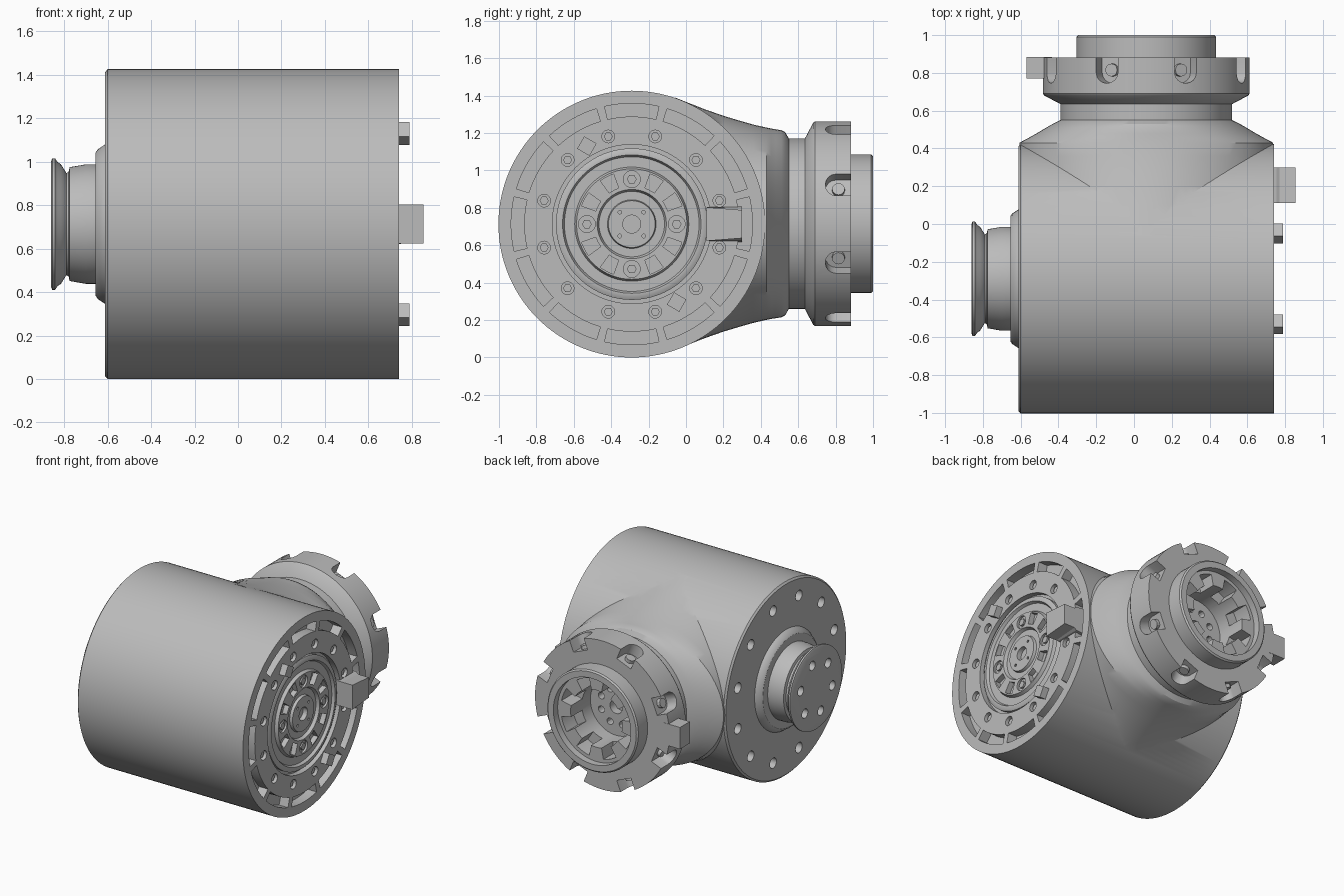
import bpy, bmesh, math
from mathutils import Matrix, Vector

if "Cube" in bpy.data.objects:
    bpy.data.objects.remove(bpy.data.objects["Cube"])

grey = bpy.data.materials.new("machined grey")
grey.use_nodes = True
GREY = (0.5, 0.5, 0.5, 1)
grey.diffuse_color = GREY
grey.node_tree.nodes["Principled BSDF"].inputs["Base Color"].default_value = GREY


def frame(u, v, w, origin):
    m = Matrix((u, v, w)).transposed().to_4x4()
    m.translation = Vector(origin)
    return m


# Local axes: w runs along the cylinder, u and v span its face
X, Y, Z = (1, 0, 0), (0, 1, 0), (0, 0, 1)
DRUM = frame(Y, Z, X, (0, -0.29, 0.713))
OUTLET = frame(Z, X, Y, (0.065, 0, 0.715))


def loft(bm, rings):
    """Skin closed rings of points and cap both ends."""
    loops = [[bm.verts.new(p) for p in ring] for ring in rings]
    n = len(loops[0])
    for a, b in zip(loops, loops[1:]):
        for i in range(n):
            j = (i + 1) % n
            bm.faces.new((a[i], a[j], b[j], b[i]))
    bm.faces.new(loops[0][::-1])
    bm.faces.new(loops[-1])


def ellipse(a, b, w, u=0, v=0, n=96, turn=0):
    angles = [math.tau * i / n + turn for i in range(n)]
    return [(u + a * math.cos(t), v + b * math.sin(t), w) for t in angles]


def lathe(bm, profile, n=96):
    loft(bm, [ellipse(r, r, w, n=n) for r, w in profile])


def rod(bm, r, w0, w1, u=0, v=0, n=20, turn=0):
    loft(bm, [ellipse(r, r, w, u, v, n, turn) for w in (w0, w1)])


def sector(bm, r0, r1, angle, half, w0, w1, steps=8):
    """Curved slot shape between two radii."""
    arc = [angle - half + 2 * half * i / steps for i in range(steps + 1)]
    flat = [(r1 * math.cos(t), r1 * math.sin(t)) for t in arc]
    flat += [(r0 * math.cos(t), r0 * math.sin(t)) for t in reversed(arc)]
    loft(bm, [[(x, y, w) for x, y in flat] for w in (w0, w1)])


def around(count, offset=0):
    return [math.tau * i / count + math.radians(offset) for i in range(count)]


def polar(r, t):
    return r * math.cos(t), r * math.sin(t)


def part(name, bm, axes):
    bmesh.ops.recalc_face_normals(bm, faces=bm.faces)
    mesh = bpy.data.meshes.new(name)
    bm.to_mesh(mesh)
    bm.free()
    mesh.transform(axes)
    mesh.materials.append(grey)
    obj = bpy.data.objects.new(name, mesh)
    bpy.context.collection.objects.link(obj)
    return obj


def activate(obj):
    bpy.ops.object.select_all(action='DESELECT')
    obj.select_set(True)
    bpy.context.view_layer.objects.active = obj


def combine(obj, tool, operation):
    mod = obj.modifiers.new(operation.lower(), 'BOOLEAN')
    mod.operation, mod.object, mod.solver = operation, tool, 'EXACT'
    activate(obj)
    bpy.ops.object.modifier_apply(modifier=mod.name)
    bpy.data.objects.remove(tool)


def smooth(obj):
    activate(obj)
    bpy.ops.object.shade_smooth_by_angle(angle=math.radians(30))


# Main drum flowing into the side outlet
bm = bmesh.new()
lathe(bm, [(0.70, -0.612), (0.713, -0.60), (0.713, 0.742)], 128)
body = part("drum_body", bm, DRUM)
bm = bmesh.new()
flare = [(-0.06, 0.672, 0.675), (0.1, 0.672, 0.612), (0.2, 0.672, 0.577),
         (0.29, 0.672, 0.55), (0.36, 0.672, 0.53), (0.43, 0.672, 0.514),
         (0.455, 0.625, 0.509), (0.48, 0.58, 0.505), (0.51, 0.53, 0.50),
         (0.53, 0.495, 0.49), (0.55, 0.455, 0.455), (0.64, 0.455, 0.455)]
loft(bm, [ellipse(high, wide, y) for y, wide, high in flare])
combine(body, part("outlet_neck", bm, OUTLET), 'UNION')

# Slots and bolt holes in the drum ends, and the round hub recess
bm = bmesh.new()
rod(bm, 0.425, 0.70, 0.8, n=96)
for t in around(12):
    sector(bm, 0.575, 0.645, t, math.radians(13), 0.67, 0.8)
for t in around(12, 15):
    u, v = polar(0.485, t)
    rod(bm, 0.034, 0.70, 0.8, u, v)
    u, v = polar(0.58, t)
    rod(bm, 0.038, -0.7, -0.55, u, v)
combine(body, part("drum_cutter", bm, DRUM), 'DIFFERENCE')
smooth(body)

# Bolt heads inside the holes
bm = bmesh.new()
for t in around(12, 15):
    u, v = polar(0.485, t)
    rod(bm, 0.024, 0.69, 0.725, u, v, 6)
part("face_bolts", bm, DRUM)

# Stepped hub with coupling windows
bm = bmesh.new()
lathe(bm, [(0.405, 0.65), (0.405, 0.725), (0.385, 0.735), (0.37, 0.735),
           (0.36, 0.715), (0.305, 0.715), (0.295, 0.738), (0.185, 0.738),
           (0.175, 0.715), (0.13, 0.715), (0.125, 0.735)])
hub = part("drum_hub", bm, DRUM)
bm = bmesh.new()
rod(bm, 0.048, 0.67, 0.8, n=32)
for quarter in range(4):
    for side in (-1, 1):
        t = math.radians(90 * quarter + 28 * side)
        sector(bm, 0.205, 0.285, t, math.radians(8), 0.67, 0.8)
    u, v = polar(0.24, math.radians(90 * quarter))
    rod(bm, 0.045, 0.722, 0.8, u, v)
    u, v = polar(0.09, math.radians(90 * quarter + 45))
    rod(bm, 0.01, 0.70, 0.8, u, v, 10)
combine(hub, part("hub_cutter", bm, DRUM), 'DIFFERENCE')
smooth(hub)
bm = bmesh.new()
for t in around(4):
    u, v = polar(0.24, t)
    rod(bm, 0.026, 0.71, 0.736, u, v, 6)
part("hub_bolts", bm, DRUM)

# Locating pins and stop block on the slotted face
bm = bmesh.new()
for side in (-1, 1):
    rod(bm, 0.054, 0.70, 0.79, 0.24 * side, -0.417 * side, 4, math.radians(15))
part("locating_pins", bm, DRUM)
bm = bmesh.new()
loft(bm, [[(0.40, -0.09, w), (0.59, -0.075 - s, w), (0.59, 0.075 + s, w), (0.40, 0.09, w)]
          for w, s in ((0.69, 0.02), (0.755, 0.015), (0.77, 0), (0.855, 0))])
part("stop_block", bm, DRUM)

# Grooved shaft collar on the plain end
bm = bmesh.new()
lathe(bm, [(0.37, -0.60), (0.365, -0.615), (0.345, -0.645), (0.33, -0.655),
           (0.275, -0.655), (0.275, -0.70), (0.262, -0.775), (0.24, -0.78),
           (0.235, -0.79), (0.275, -0.815), (0.285, -0.83), (0.303, -0.842),
           (0.303, -0.855), (0.29, -0.86)])
collar = part("shaft_collar", bm, DRUM)
bm = bmesh.new()
for t in around(6, 15):
    u, v = polar(0.19, t)
    rod(bm, 0.034, -0.9, -0.80, u, v)
combine(collar, part("collar_cutter", bm, DRUM), 'DIFFERENCE')
smooth(collar)

# Outlet flange with raised coupling ring
bm = bmesh.new()
lathe(bm, [(0.45, 0.60), (0.455, 0.635), (0.54, 0.68), (0.547, 0.69), (0.547, 0.882),
           (0.37, 0.882), (0.37, 0.99), (0.36, 1.0)])
flange = part("outlet_flange", bm, OUTLET)
bm = bmesh.new()
rod(bm, 0.315, 0.95, 1.1, n=96)
combine(flange, part("ring_recess", bm, OUTLET), 'DIFFERENCE')
bm = bmesh.new()
rod(bm, 0.21, 0.72, 1.1, n=64)
combine(flange, part("bore", bm, OUTLET), 'DIFFERENCE')

# Round-ended rim notches, coupling pockets and bore floor holes
bm = bmesh.new()
notch = [(-0.062, 0.95), (-0.062, 0.80)]
notch += [(-0.062 * math.cos(a), 0.80 - 0.055 * math.sin(a))
          for a in [math.pi * i / 8 for i in range(1, 8)]]
notch += [(0.062, 0.80), (0.062, 0.95)]
for t in around(8, 22.5):
    c, s = math.cos(t), math.sin(t)
    loft(bm, [[(r * c - a * s, r * s + a * c, w) for a, w in notch] for r in (0.46, 0.62)])
    sector(bm, 0.19, 0.29, t, math.radians(11), 0.82, 1.1)
    u, v = polar(0.13, t)
    rod(bm, 0.025, 0.66, 0.75, u, v, 12)
rod(bm, 0.05, 0.66, 0.75)
combine(flange, part("flange_cutter", bm, OUTLET), 'DIFFERENCE')
smooth(flange)

# Screws seated in the notches
bm = bmesh.new()
for t in around(8, 22.5):
    c, s = math.cos(t), math.sin(t)
    ring = ellipse(0.034, 0.034, 0, n=12)
    loft(bm, [[(r * c - p * s, r * s + p * c, 0.815 + q) for p, q, _ in ring]
              for r in (0.44, 0.485)])
part("notch_screws", bm, OUTLET)

# Index tab on the flange edge
bm = bmesh.new()
loft(bm, [[(-0.08, -0.635, w), (0.08, -0.635, w), (0.08, -0.50, w), (-0.08, -0.50, w)]
          for w in (0.77, 0.884)])
part("index_tab", bm, OUTLET)
